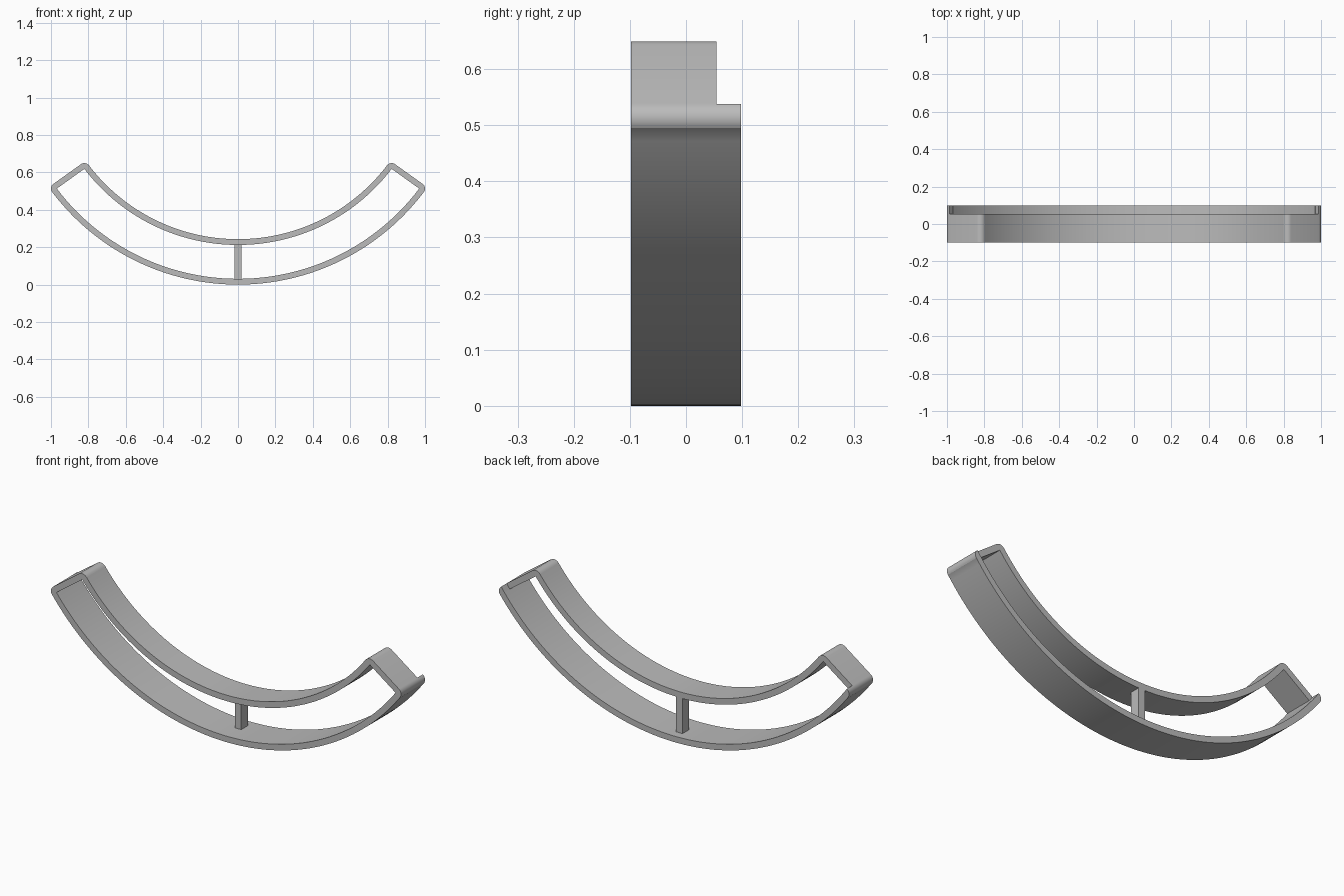
import bpy, bmesh
from math import sin, cos, radians, pi

cube = bpy.data.objects.get("Cube")
if cube:
    bpy.data.objects.remove(cube, do_unlink=True)

CZ = 1.245                   # height of the common arc centre
R_LOW, R_UP = 1.245, 1.002   # underside of lower wall, top of upper wall
T = 0.031                    # wall thickness and corner radius
END = radians(54.4)          # half sweep of the arc
FRONT, STEP, BACK = -0.098, 0.054, 0.098

mat = bpy.data.materials.new("light grey")
mat.use_nodes = True
grey = (0.5, 0.5, 0.5, 1)
mat.diffuse_color = grey
mat.node_tree.nodes["Principled BSDF"].inputs["Base Color"].default_value = grey


def polar(r, ang, off=0):
    """Point at a radius and angle from straight down, shifted along the arc."""
    return (r * sin(ang) + off * cos(ang), CZ - r * cos(ang) + off * sin(ang))


def wall(r_out, r_in, end, n=40):
    """Outer and inner points of a curved wall, from the middle to its end."""
    return [(polar(r_out, end * i / n), polar(r_in, end * i / n)) for i in range(n + 1)]


def corner(r, start, n=8):
    """Rounded outer corner fanned about the sharp inner corner."""
    x, z = polar(r, END, -T)
    angles = [start + END + pi / 2 * i / n for i in range(n + 1)]
    return [((x + T * cos(a), z + T * sin(a)), (x, z)) for a in angles]


def mirrored(pairs):
    return [tuple((-x, z) for x, z in pair) for pair in reversed(pairs)]


def prism(name, pairs, y0, y1):
    """Solid strip between paired points, extruded from y0 to y1."""
    bm = bmesh.new()
    verts = {}

    def vert(p):
        key = (round(p[0], 5), round(p[1], 5))
        if key not in verts:
            verts[key] = bm.verts.new((key[0], y0, key[1]))
        return verts[key]

    for (a, b), (c, d) in zip(pairs, pairs[1:]):
        loop = list(dict.fromkeys(vert(p) for p in (a, c, d, b)))
        if len(loop) > 2:
            bm.faces.new(loop)
    res = bmesh.ops.extrude_face_region(bm, geom=bm.faces[:])
    moved = [g for g in res["geom"] if isinstance(g, bmesh.types.BMVert)]
    bmesh.ops.translate(bm, verts=moved, vec=(0, y1 - y0, 0))
    bmesh.ops.recalc_face_normals(bm, faces=bm.faces[:])
    mesh = bpy.data.meshes.new(name)
    bm.to_mesh(mesh)
    bm.free()
    mesh.materials.append(mat)
    obj = bpy.data.objects.new(name, mesh)
    bpy.context.collection.objects.link(obj)
    bpy.ops.object.select_all(action='DESELECT')
    obj.select_set(True)
    bpy.context.view_layer.objects.active = obj
    bpy.ops.object.shade_smooth_by_angle(angle=radians(30))


# Half outlines: lower wall with its corner, then upper corner and wall
lower = wall(R_LOW, R_LOW - T, END - T / (R_LOW - T)) + corner(R_LOW - T, -pi / 2)
upper = corner(R_UP + T, 0) + wall(R_UP, R_UP + T, END - T / (R_UP + T))[::-1]
half = lower + upper

# Closed curved frame
prism("curved_frame", half + mirrored(half), FRONT, STEP)

# Lower wall reaches further back than the rest
prism("rear_lip", mirrored(lower) + lower, STEP, BACK)

# Centre post joining both walls, flush with the frame's back
W = 0.018
z_low, z_high = T * 0.7, CZ - R_UP - T * 0.7
prism("centre_post", [((-W, z_low), (-W, z_high)), ((W, z_low), (W, z_high))], 0, STEP)
